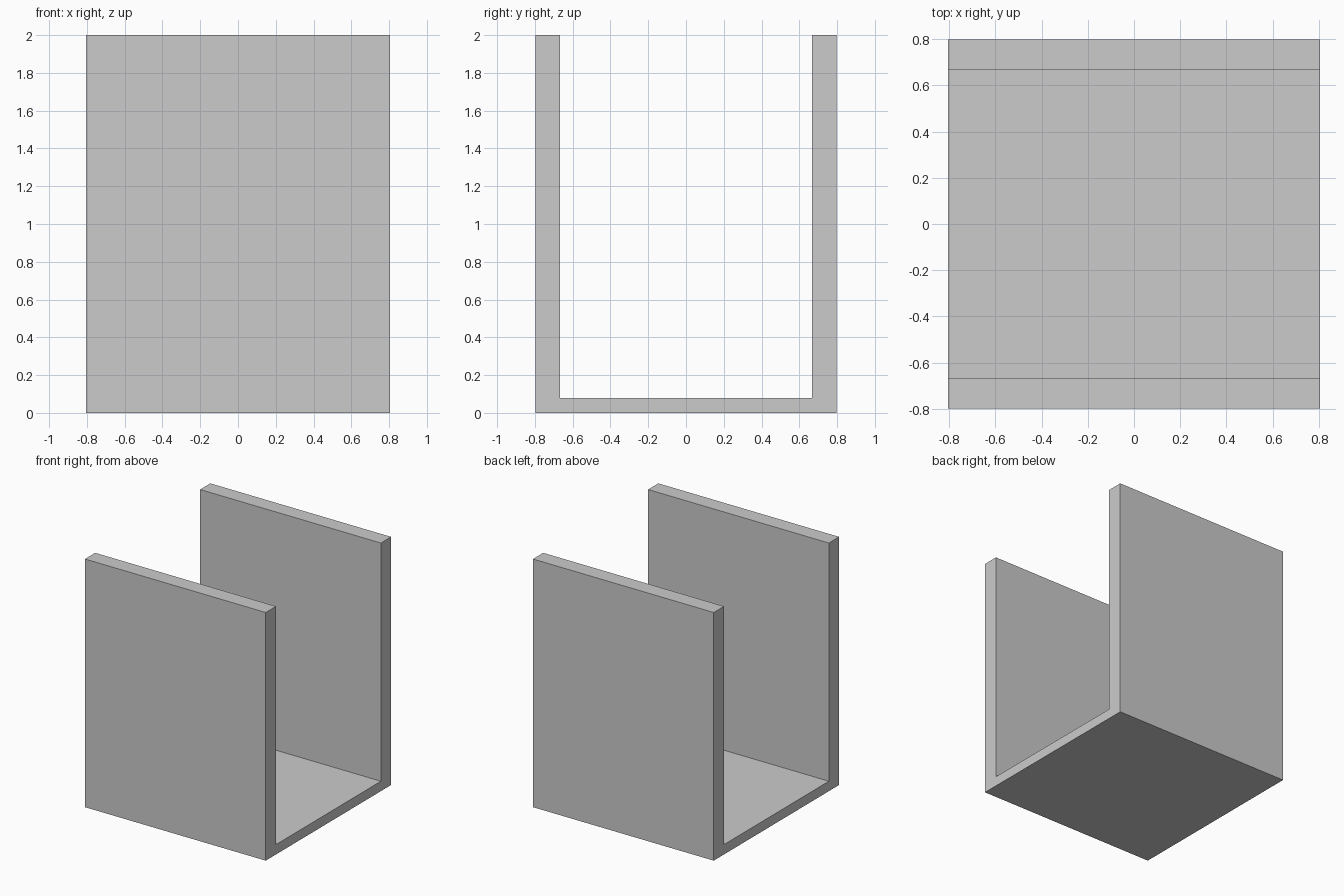
import bpy, bmesh
from mathutils import Vector

if "Cube" in bpy.data.objects:
    bpy.data.objects.remove(bpy.data.objects["Cube"])

HALF_X, HALF_Y, INNER_Y = 0.806, 0.798, 0.668
HEIGHT, FLOOR = 2.0, 0.08

# U-shaped cross-section (y, z), mirrored from one half
half = [(HALF_Y, 0), (HALF_Y, HEIGHT), (INNER_Y, HEIGHT), (INNER_Y, FLOOR)]
profile = half + [(-y, z) for y, z in reversed(half)]

# Channel: extrude the section along x
bm = bmesh.new()
face = bm.faces.new([bm.verts.new((-HALF_X, y, z)) for y, z in profile])
extruded = bmesh.ops.extrude_face_region(bm, geom=[face], use_keep_orig=True)
verts = [g for g in extruded["geom"] if isinstance(g, bmesh.types.BMVert)]
bmesh.ops.translate(bm, verts=verts, vec=Vector((2 * HALF_X, 0, 0)))
bmesh.ops.recalc_face_normals(bm, faces=bm.faces[:])

mesh = bpy.data.meshes.new("u_channel")
bm.to_mesh(mesh)
bm.free()
bpy.context.collection.objects.link(bpy.data.objects.new("u_channel", mesh))
